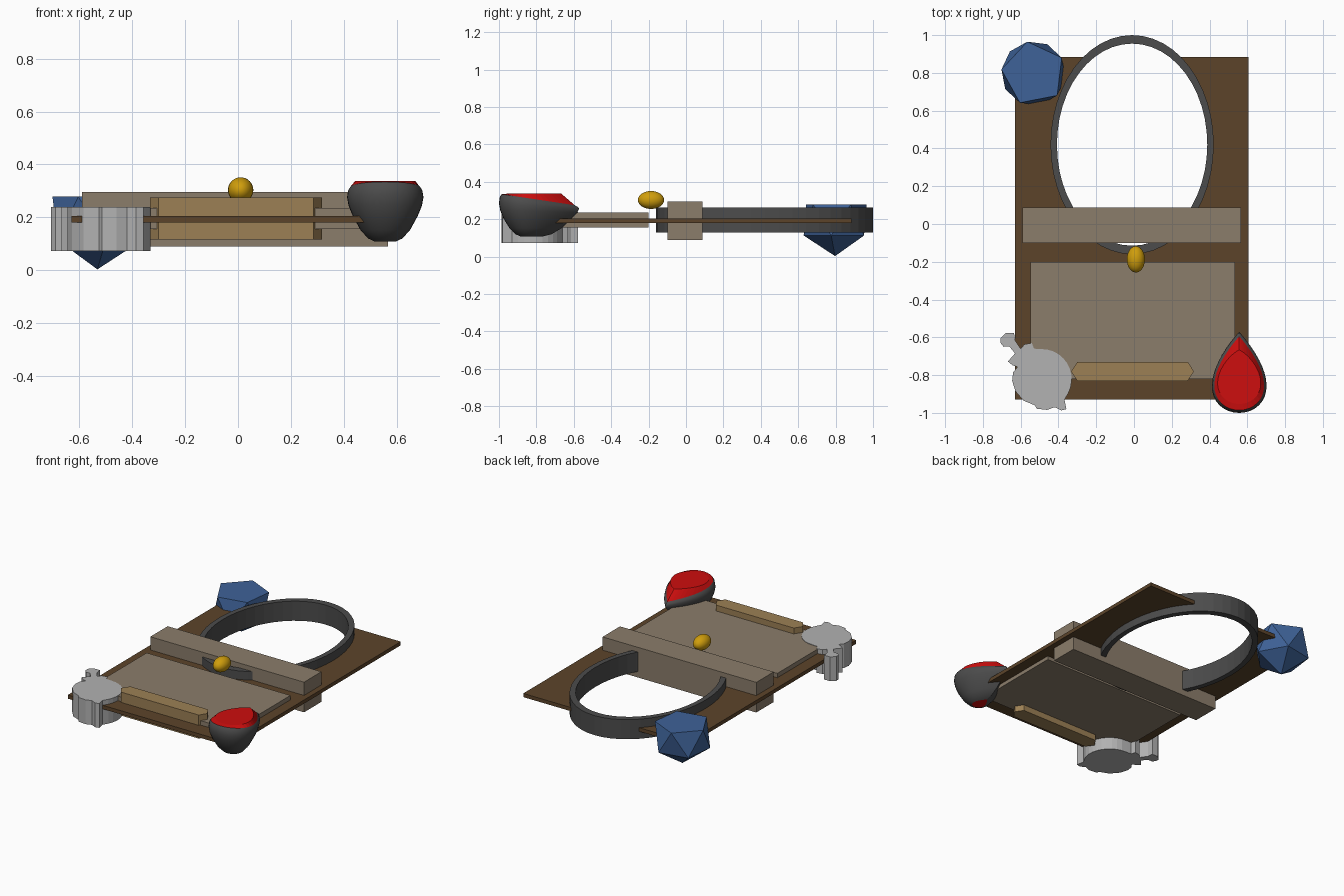
import bpy, bmesh, math
from math import sin, cos, pi

if "Cube" in bpy.data.objects:
    bpy.data.objects.remove(bpy.data.objects["Cube"])


def material(name, r, g, b):
    lin = [((c / 255 + 0.055) / 1.055) ** 2.4 for c in (r, g, b)]
    m = bpy.data.materials.new(name)
    m.diffuse_color = (*lin, 1)
    m.use_nodes = True
    m.node_tree.nodes["Principled BSDF"].inputs["Base Color"].default_value = m.diffuse_color
    return m


BROWN = material("dark brown", 92, 68, 42)
TAUPE = material("taupe", 139, 125, 107)
TAN = material("tan", 156, 128, 85)
GREY = material("dark grey", 76, 76, 76)
SILVER = material("silver", 178, 178, 178)
RED = material("red", 205, 14, 14)
BLUE = material("blue", 62, 98, 152)
GOLD = material("gold", 208, 158, 12)


def finish(bm, name, *mats):
    bmesh.ops.recalc_face_normals(bm, faces=bm.faces)
    me = bpy.data.meshes.new(name)
    bm.to_mesh(me)
    bm.free()
    ob = bpy.data.objects.new(name, me)
    bpy.context.collection.objects.link(ob)
    for m in mats:
        me.materials.append(m)
    return ob


def prism(name, pts, z0, z1, mat):
    """Extrude a flat outline between two heights."""
    bm = bmesh.new()
    lo = [bm.verts.new((x, y, z0)) for x, y in pts]
    hi = [bm.verts.new((x, y, z1)) for x, y in pts]
    bm.faces.new(lo)
    bm.faces.new(hi)
    for i in range(len(pts)):
        j = (i + 1) % len(pts)
        bm.faces.new((lo[i], lo[j], hi[j], hi[i]))
    return finish(bm, name, mat)


def box(name, x0, x1, y0, y1, z0, z1, mat):
    return prism(name, [(x0, y0), (x1, y0), (x1, y1), (x0, y1)], z0, z1, mat)


def ellipse(cx, cy, rx, ry, n=48):
    return [(cx + rx * cos(2 * pi * i / n), cy + ry * sin(2 * pi * i / n)) for i in range(n)]


def cut(ob, cutter):
    mod = ob.modifiers.new("opening", "BOOLEAN")
    mod.operation = "DIFFERENCE"
    mod.solver = "EXACT"
    mod.object = cutter
    cutter.hide_render = True
    cutter.hide_set(True)


# Base board with an oval opening
board = box("base_board", -0.63, 0.605, -0.93, 0.885, 0.18, 0.205, BROWN)
cut(board, prism("board_cutter", ellipse(-0.01, 0.42, 0.415, 0.56), 0.1, 0.3, BROWN))

# Oval ring
ring = prism("oval_ring", ellipse(-0.01, 0.42, 0.432, 0.58), 0.13, 0.263, GREY)
cut(ring, prism("ring_cutter", ellipse(-0.01, 0.42, 0.398, 0.535), 0.0, 0.4, GREY))

# Cross bar, front panel and pointed tan strip
box("cross_bar", -0.59, 0.567, -0.10, 0.087, 0.09, 0.295, TAUPE)
box("front_panel", -0.547, 0.535, -0.82, -0.20, 0.155, 0.235, TAUPE)
prism("pointed_strip", [(-0.333, -0.78), (-0.30, -0.83), (0.285, -0.83),
                        (0.317, -0.78), (0.285, -0.73), (-0.30, -0.73)], 0.115, 0.275, TAN)

# Gold bead
bpy.ops.mesh.primitive_uv_sphere_add(segments=24, ring_count=16, radius=1, location=(0.01, -0.187, 0.303))
bead = bpy.context.object
bead.name = "gold_bead"
bead.scale = (0.048, 0.07, 0.048)
bead.data.materials.append(GOLD)
bpy.ops.object.shade_smooth_by_angle()

# Blue gem: icosahedron with its top cap cut flat
bm = bmesh.new()
rings = []
for z, a0 in ((0.113, 65), (0.278, 101)):
    rings.append([bm.verts.new((-0.532 + 0.171 * cos(math.radians(a0 + 72 * i)),
                                0.797 + 0.171 * sin(math.radians(a0 + 72 * i)), z)) for i in range(5)])
low, top = rings
apex = bm.verts.new((-0.532, 0.797, 0.003))
bm.faces.new(top)
for i in range(5):
    j = (i + 1) % 5
    bm.faces.new((apex, low[j], low[i]))
    bm.faces.new((low[i], low[j], top[i]))
    bm.faces.new((low[j], top[j], top[i]))
finish(bm, "blue_gem", BLUE)

# Silver charm: round body with a curled stem and small feet
stem = [(-0.617, -0.757), (-0.642, -0.748), (-0.668, -0.728), (-0.63, -0.685), (-0.66, -0.648),
        (-0.69, -0.65), (-0.706, -0.63), (-0.708, -0.605), (-0.68, -0.578), (-0.635, -0.578),
        (-0.63, -0.615), (-0.60, -0.66), (-0.58, -0.637), (-0.54, -0.63), (-0.53, -0.66)]
body = [(-0.487 + 0.157 * cos(math.radians(a)), -0.822 + 0.160 * sin(math.radians(a)))
        for a in range(92, -34, -12)]
feet = [(-0.368, -0.93), (-0.358, -0.98), (-0.385, -0.987), (-0.42, -0.97), (-0.46, -0.984),
        (-0.515, -0.978), (-0.525, -0.96), (-0.585, -0.935), (-0.628, -0.885), (-0.645, -0.83),
        (-0.64, -0.785)]
prism("silver_charm", stem + body + feet, 0.073, 0.238, SILVER)


# Red teardrop stone in a dark rounded setting, lofted from outlines
def drop(s, z, tilt, cy=-0.84, half=0.2145, mid=-0.7855, width=0.188, power=1.0, n=40):
    pts = []
    for i in range(n):
        t = 2 * pi * i / n
        x = s * width * sin(t) * abs(sin(t / 2)) ** power
        y = cy + s * (mid + half * cos(t) - cy)
        pts.append((0.557 + x, y, z - tilt * (y + 0.98)))
    return pts


levels = [(drop(0.28, 0.108, 0), 1), (drop(0.45, 0.120, 0), 0), (drop(0.65, 0.152, 0), 0),
          (drop(0.85, 0.205, 0), 0), (drop(0.96, 0.248, 0.03), 0), (drop(1.0, 0.285, 0.07), 0),
          (drop(0.97, 0.318, 0.13), 0), (drop(0.91, 0.333, 0.15), 0),
          (drop(1, 0.337, 0, cy=-0.81, mid=-0.81, half=0.143, width=0.136, power=0.6), 1)]
bm = bmesh.new()
prev = None
for pts, mi in levels:
    cur = [bm.verts.new(p) for p in pts]
    if prev is None:
        bm.faces.new(cur).material_index = 1
    else:
        for i in range(len(cur)):
            j = (i + 1) % len(cur)
            f = bm.faces.new((prev[i], prev[j], cur[j], cur[i]))
            f.material_index = mi
            f.smooth = mi == 0
    prev = cur
bm.faces.new(prev).material_index = 1
finish(bm, "teardrop_stone", GREY, RED)
